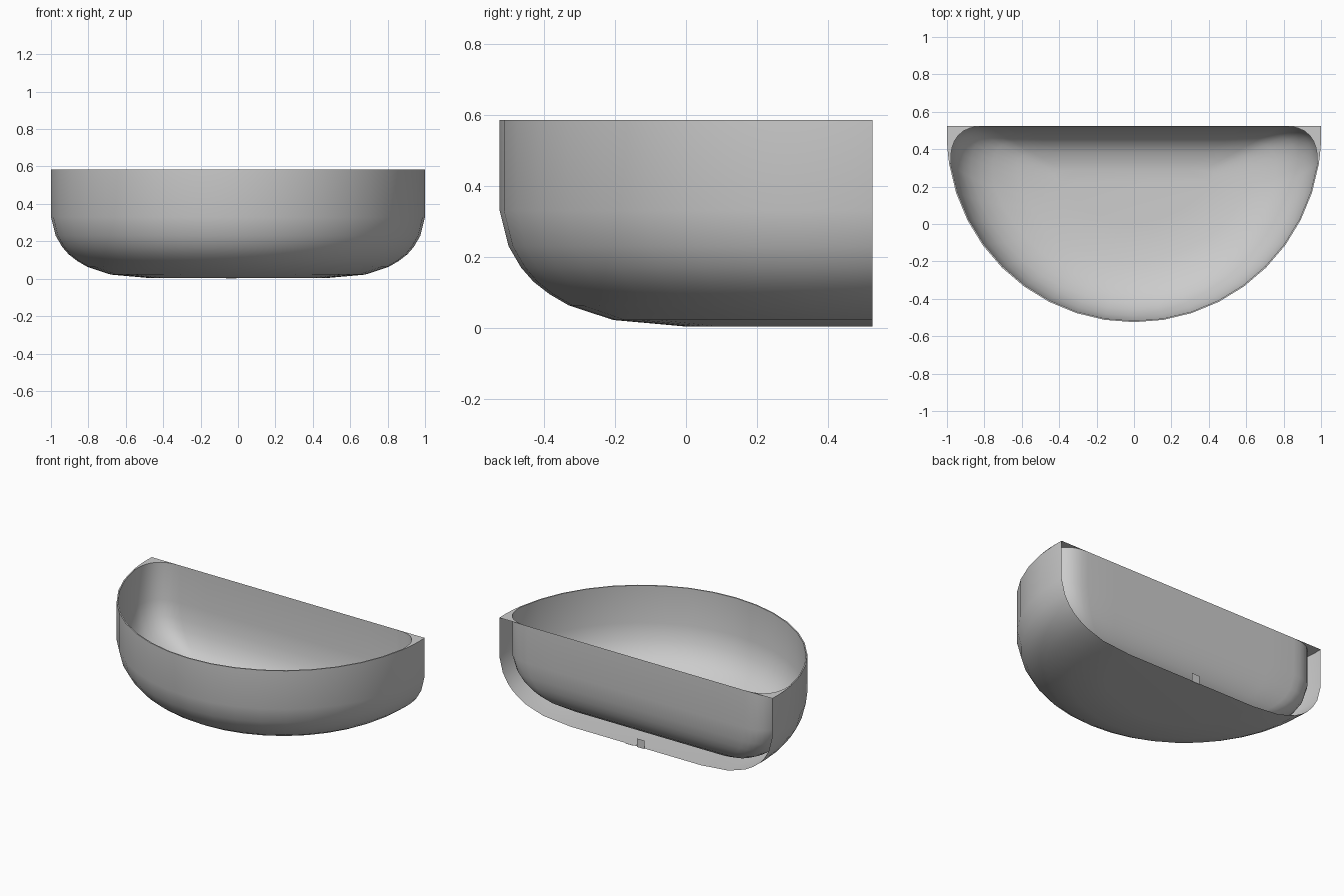
import bpy
import math

if "Cube" in bpy.data.objects:
    bpy.data.objects.remove(bpy.data.objects["Cube"])

CY = 0.475       # centre of the round front
BACK = 0.525     # plane of the straight back
TOP = 0.585

# wall profile: (inset from the outer radius, height)
PROFILE = [(0.0, TOP), (0.0, 0.33), (0.025, 0.23), (0.06, 0.17), (0.095, 0.13),
           (0.14, 0.095), (0.195, 0.063), (0.32, 0.022), (0.52, 0.004)]


def make_object(name, verts, faces):
    mesh = bpy.data.meshes.new(name)
    mesh.from_pydata(verts, [], faces)
    mesh.update()
    mesh.shade_smooth()
    mesh.set_sharp_from_angle(angle=math.radians(40))
    obj = bpy.data.objects.new(name, mesh)
    bpy.context.collection.objects.link(obj)
    return obj


def loft(name, loops, closed):
    n = len(loops[0])
    verts = [v for loop in loops for v in loop]
    faces = []
    for k in range(len(loops) - 1):
        for i in range(n if closed else n - 1):
            j = (i + 1) % n
            faces.append((k * n + i, k * n + j, (k + 1) * n + j, (k + 1) * n + i))
    # flat floor
    faces.append(tuple(range((len(loops) - 1) * n, len(loops) * n)))
    return make_object(name, verts, faces)


def polar(r, deg):
    a = math.radians(deg)
    return (r * math.cos(a), CY + r * math.sin(a))


# Outer shell: half round, open along the back
def shell_loop(r, z):
    end = math.sqrt(r * r - (BACK - CY) ** 2)
    pts = [(-end, BACK)] + [polar(r, -180 + 9 * i) for i in range(21)] + [(end, BACK)]
    return [(x, y, z) for x, y in pts]


loft("outer_shell", [shell_loop(1 - d, z) for d, z in PROFILE], False)


# Inner basin: rounded back corners and a curved back wall
def basin_loop(r, back, end_deg, z, square=False):
    arc = [polar(r, -90 + (90 - end_deg) * i / 9) for i in range(10)]
    p0, p1 = arc[-1], (0.8 * r, back)
    corner = []
    for k in range(1, 8):
        t = k / 8
        if square:
            cx = math.sqrt(r * r - (back - CY) ** 2)
            if k <= 4:
                stop = math.degrees(math.asin((back - CY) / r))
                pt = polar(r, -end_deg + (stop + end_deg) * k / 4)
            else:
                pt = (cx + (p1[0] - cx) * (k - 4) / 4, back)
        else:
            pt = tuple((1 - t) ** 2 * p0[i] + 2 * t * (1 - t) * (r, back)[i]
                       + t * t * p1[i] for i in range(2))
        corner.append(pt)
    wall = [(p1[0] * (1 - i / 4), back) for i in range(5)]
    half = arc + corner + wall
    mirrored = [(-x, y) for x, y in reversed(half[1:-1])]
    return [(x, y, z) for x, y in half + mirrored]


# rim deck fills the corners between shell and basin
loops = [basin_loop(1.0, BACK, 9, TOP, True)]
for d, z in PROFILE:
    loops.append(basin_loop(0.992 - d, BACK - 0.45 * d, 9 + 60 * d, z + (0.008 if z < TOP else 0)))
loft("inner_basin", loops, True)


# Two tiny pale tabs at the foot of the back
pale = bpy.data.materials.new("pale")
pale.diffuse_color = (0.95, 0.95, 0.95, 1)
pale.use_nodes = True
pale.node_tree.nodes["Principled BSDF"].inputs["Base Color"].default_value = pale.diffuse_color
s = 0.028
floor_tab = make_object("floor_tab", [(0.048 + a * s, 0.497 + b * s, 0.0) for a, b in
                        ((-1, -1), (1, -1), (1, 1), (-1, 1))], [(0, 1, 2, 3)])
back_tab = make_object("back_tab", [(-0.036 + a * s, BACK, s + b * s) for a, b in
                       ((-1, -1), (1, -1), (1, 1), (-1, 1))], [(0, 3, 2, 1)])
for tab in (floor_tab, back_tab):
    tab.data.materials.append(pale)
